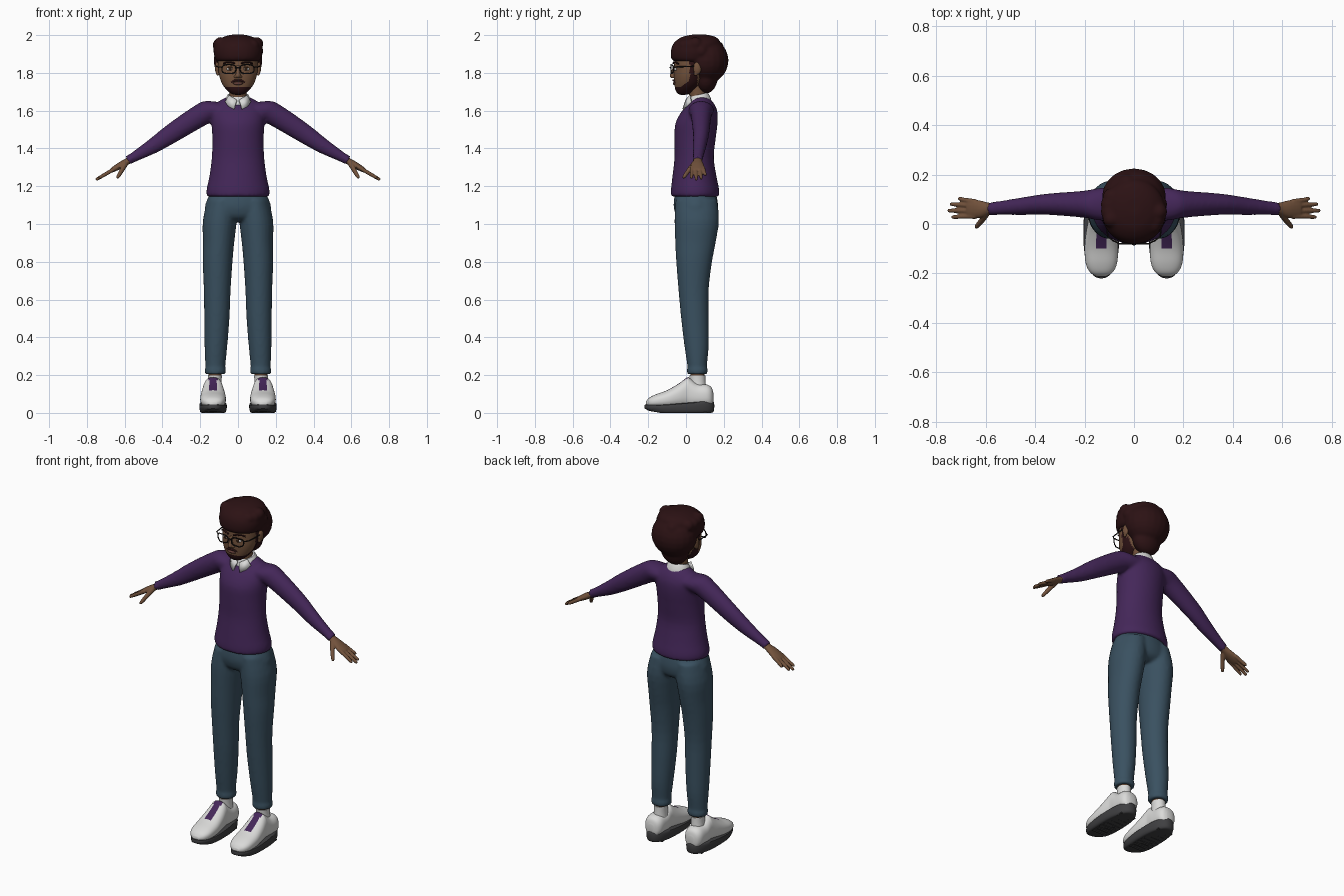
import bpy, bmesh, math, random
from mathutils import Vector, Matrix

if "Cube" in bpy.data.objects:
    bpy.data.objects.remove(bpy.data.objects["Cube"])
random.seed(4)
X, Y, Z = Vector((1, 0, 0)), Vector((0, 1, 0)), Vector((0, 0, 1))


def material(name, *rgb):
    m = bpy.data.materials.new(name)
    m.use_nodes = True
    m.diffuse_color = (*rgb, 1)
    bsdf = m.node_tree.nodes["Principled BSDF"]
    bsdf.inputs["Base Color"].default_value = (*rgb, 1)
    bsdf.inputs["Roughness"].default_value = 0.8
    return m


HAIR = material("dark hair", .025, .006, .007)
SKIN = material("brown skin", .17, .085, .045)
PURPLE = material("purple knit", .058, .02, .1)
DENIM = material("blue denim", .042, .082, .118)
WHITE = material("white", .7, .7, .69)
SOLE = material("dark rubber", .05, .05, .053)
BLACK = material("black frame", .01, .008, .008)
LIP = material("lip", .13, .05, .04)
IRIS = material("iris brown", .03, .012, .006)


def resample(rings, steps):
    """Smooth the list of rings with a Catmull-Rom spline."""
    rows = [Vector(r) for r in rings]
    rows = [rows[0]] + rows + [rows[-1]]
    out = []
    for a, b, c, d in zip(rows, rows[1:], rows[2:], rows[3:]):
        for i in range(steps):
            t = i / steps
            out.append(b + .5 * t * (c - a + t * (2*a - 5*b + 4*c - d + t * (3*(b - c) + d - a))))
    return out + [rows[-1]]


def loft(bm, rings, u=X, v=Y, n=24, steps=3, power=1):
    """Skin elliptical rings (x, y, z, radius along u, radius along v)."""
    loops = []
    for x, y, z, a, b in resample(rings, steps):
        loop = []
        for i in range(n):
            t = math.tau * i / n
            c, s = math.cos(t), math.sin(t)
            c, s = (math.copysign(abs(k) ** power, k) for k in (c, s))
            loop.append(bm.verts.new(Vector((x, y, z)) + u * a * c + v * b * s))
        loops.append(loop)
    for p, q in zip(loops, loops[1:]):
        for i in range(n):
            bm.faces.new((p[i], p[(i + 1) % n], q[(i + 1) % n], q[i]))
    bm.faces.new(loops[0])
    bm.faces.new(loops[-1])


def ball(bm, centre, radii):
    bmesh.ops.create_uvsphere(bm, u_segments=20, v_segments=12, radius=1,
                              matrix=Matrix.Translation(centre) @ Matrix.Diagonal((*radii, 1)))


def finish(name, bm, *mats, voxel=0, relax=0, rule=None):
    """Make the object; voxel fuses overlapping pieces into one skin."""
    bmesh.ops.recalc_face_normals(bm, faces=bm.faces)
    for f in bm.faces:
        f.material_index = int(bool(rule and rule(f.calc_center_median(), f.normal)))
    me = bpy.data.meshes.new(name)
    bm.to_mesh(me)
    bm.free()
    ob = bpy.data.objects.new(name, me)
    bpy.context.collection.objects.link(ob)
    for m in mats:
        me.materials.append(m)
    bpy.ops.object.select_all(action='DESELECT')
    ob.select_set(True)
    bpy.context.view_layer.objects.active = ob
    bpy.ops.object.shade_smooth_by_angle(angle=math.radians(50))
    if voxel:
        r = ob.modifiers.new("fuse", 'REMESH')
        r.mode, r.voxel_size, r.use_smooth_shade = 'VOXEL', voxel, True
        s = ob.modifiers.new("relax", 'SMOOTH')
        s.factor, s.iterations = .5, relax
    return ob


def wire(name, points, radius, mat, cyclic=False):
    cu = bpy.data.curves.new(name, 'CURVE')
    cu.dimensions, cu.bevel_depth, cu.bevel_resolution = '3D', radius, 2
    cu.use_fill_caps = True
    sp = cu.splines.new('POLY')
    sp.points.add(len(points) - 1)
    for p, co in zip(sp.points, points):
        p.co = (*co, 1)
    sp.use_cyclic_u = cyclic
    cu.materials.append(mat)
    bpy.context.collection.objects.link(bpy.data.objects.new(name, cu))


def single(name, mat, centre, radii):
    bm = bmesh.new()
    ball(bm, centre, radii)
    finish(name, bm, mat)


# Sweater: torso and both sleeves fused
bm = bmesh.new()
loft(bm, [(0, .048, 1.145, .165, .128), (0, .048, 1.18, .167, .128), (0, .045, 1.25, .152, .117),
          (0, .043, 1.35, .139, .104), (0, .048, 1.45, .136, .109), (0, .055, 1.53, .14, .112),
          (0, .07, 1.59, .142, .097), (0, .08, 1.63, .122, .073), (0, .08, 1.66, .085, .05),
          (0, .08, 1.675, .05, .03)], n=40)
for s in (1, -1):
    loft(bm, [(s*.06, .08, 1.6, .07, .05), (s*.14, .08, 1.6, .066, .06), (s*.2, .08, 1.575, .055, .06),
              (s*.35, .08, 1.48, .043, .052), (s*.45, .072, 1.413, .036, .041),
              (s*.55, .064, 1.355, .028, .027), (s*.585, .062, 1.335, .028, .026)],
         u=Y, v=Vector((s*.5, 0, .86)))
ob = finish("sweater", bm, PURPLE, voxel=.009, relax=6)

# Trousers: hips and both legs fused, with rolled cuffs
bm = bmesh.new()
loft(bm, [(0, .05, 1.18, .14, .105), (0, .052, 1.1, .174, .118), (0, .055, 1.04, .165, .105),
          (0, .055, 1.015, .09, .07)], n=36)
for s in (1, -1):
    loft(bm, [(s*.08, .055, 1.13, .08, .11), (s*.096, .057, 1.02, .09, .118), (s*.103, .05, .9, .083, .107),
              (s*.108, .043, .8, .079, .095), (s*.11, .04, .65, .071, .08), (s*.112, .047, .5, .067, .073),
              (s*.117, .056, .35, .06, .064), (s*.12, .059, .25, .053, .052), (s*.12, .06, .205, .05, .05)])
    loft(bm, [(s*.12, .06, .205, .05, .05), (s*.12, .06, .21, .056, .055),
              (s*.12, .06, .235, .056, .055), (s*.12, .06, .24, .05, .05)])
finish("trousers", bm, DENIM, voxel=.009, relax=5)

for s, side in ((1, "left_"), (-1, "right_")):
    # Hand: palm, four spread fingers and thumb
    bm = bmesh.new()
    v = Vector((s*.5, 0, .86))
    loft(bm, [(s*.56, .062, 1.347, .022, .019), (s*.59, .062, 1.329, .025, .018),
              (s*.625, .06, 1.309, .036, .018), (s*.665, .062, 1.286, .038, .013),
              (s*.675, .062, 1.28, .034, .009)], u=Y, v=v, n=16)
    for y0, y1, tip in ((.094, .102, .712), (.074, .08, .744), (.053, .054, .753), (.033, .028, .738)):
        slope = lambda x: 1.335 - .585 * (x - .58)
        loft(bm, [(s*.64, y0 - .003, slope(.64), .01, .011), (s*.69, (y0 + y1)/2, slope(.69), .0095, .0105),
                  (s*(tip - .008), y1, slope(tip - .008), .008, .009), (s*tip, y1, slope(tip), .004, .004)],
             u=Y, v=v, n=10)
    loft(bm, [(s*.595, .045, 1.32, .014, .016), (s*.615, .015, 1.285, .012, .013),
              (s*.634, -.008, 1.253, .01, .01), (s*.64, -.017, 1.243, .005, .005)],
         u=Vector((s*.87, .5, 0)), v=Vector((s*.3, -.5, .8)), n=10)
    finish(side + "hand", bm, SKIN, voxel=.004, relax=3)

    # Ankle and sock
    bm = bmesh.new()
    loft(bm, [(s*.125, .065, .1, .042, .045), (s*.123, .062, .16, .036, .042), (s*.122, .06, .198, .037, .042)])
    finish(side + "sock", bm, WHITE)
    bm = bmesh.new()
    loft(bm, [(s*.122, .06, .18, .033, .036), (s*.12, .06, .225, .036, .038)])
    finish(side + "ankle", bm, SKIN)

    # Shoe upper with a purple tongue panel
    cx = s * .132
    bm = bmesh.new()
    loft(bm, [(cx, -.212, .05, .02, .01), (cx, -.195, .056, .046, .024), (cx, -.16, .062, .063, .036),
              (cx, -.1, .072, .068, .048), (cx, -.04, .09, .063, .064), (cx, .005, .107, .055, .08),
              (cx, .022, .104, .054, .078), (cx, .06, .092, .056, .064), (cx, .11, .09, .055, .06),
              (cx, .135, .085, .042, .05), (cx, .145, .08, .02, .025)], v=Z, n=48, steps=5, power=.85)
    finish(side + "shoe", bm, WHITE, PURPLE,
           rule=lambda c, n: abs(c.x - cx) < .022 and -.1 < c.y < .012 and n.z > .2)

    # Sole with upturned toe and raised heel
    bm = bmesh.new()
    loft(bm, [(cx, -.032, 0, .058, .165), (cx, -.034, .006, .068, .18), (cx, -.035, .03, .073, .185),
              (cx, -.036, .05, .071, .182), (cx, -.036, .053, .06, .17)], n=48, steps=2, power=.85)
    for p in bm.verts:
        p.co.z += 1.2 * max(0, -p.co.y - .1) ** 2
        p.co.z *= 1 + 1.6 * p.co.y if p.co.z > .025 else 1
    finish(side + "sole", bm, SOLE)
    # Tread bars
    bm = bmesh.new()
    for i in range(8):
        y = -.13 + i * .033
        bmesh.ops.create_cube(bm, size=1, matrix=Matrix.Translation((cx, y, .003)) @ Matrix.Diagonal((.1, .018, .006, 1)))
    finish(side + "tread", bm, SOLE)

    # Ear
    bm = bmesh.new()
    ball(bm, (s*.109, .06, 1.825), (.013, .022, .034))
    ball(bm, (s*.107, .052, 1.798), (.009, .012, .014))
    finish(side + "ear", bm, SKIN, voxel=.004, relax=2)

    # Eye, iris and brow
    single(side + "eye", WHITE, (s*.043, -.053, 1.82), (.017, .01, .009))
    single(side + "iris", IRIS, (s*.042, -.0605, 1.82), (.0085, .004, .0085))
    wire(side + "upper_lid", [(s*(.043 + .018*k), -.062 + .012*k*k + .004*k, 1.831 - .007*k*k)
                              for k in (-1, -.5, 0, .5, 1)], .003, SKIN)
    wire(side + "brow", [(s*.017, -.068, 1.85), (s*.04, -.064, 1.857), (s*.062, -.054, 1.856),
                         (s*.077, -.04, 1.848)], .0045, HAIR)

    # Spectacle rim and temple
    rim = []
    for i in range(24):
        c, d = math.cos(math.tau*i/24), math.sin(math.tau*i/24)
        rim.append((s*(.048 + .037*math.copysign(abs(c)**.7, c)), -.079 + .012*(c > .3)*c,
                    1.82 + .024*math.copysign(abs(d)**.7, d)))
    wire(side + "rim", rim, .0032, BLACK, True)
    wire(side + "temple", [(s*.085, -.067, 1.83), (s*.106, -.05, 1.832), (s*.113, .02, 1.834),
                           (s*.112, .06, 1.836)], .0032, BLACK)

    # Collar flap
    bm = bmesh.new()
    bm.faces.new([bm.verts.new(p) for p in ((s*.004, .004, 1.655), (s*.02, -.012, 1.606), (s*.05, .008, 1.622),
                                           (s*.066, .03, 1.645), (s*.045, .025, 1.68))])
    flap = finish(side + "collar_flap", bm, WHITE)
    flap.modifiers.new("thickness", 'SOLIDIFY').thickness = .008
wire("bridge", [(-.012, -.079, 1.825), (0, -.084, 1.829), (.012, -.079, 1.825)], .0032, BLACK)

# Collar, sloping down to the front
bm = bmesh.new()
loft(bm, [(0, .075, 1.62, .07, .062), (0, .07, 1.645, .073, .063), (0, .068, 1.675, .06, .053),
          (0, .066, 1.685, .054, .047)], n=32)
for p in bm.verts:
    p.co.z += .25 * (p.co.y - .07)
finish("collar", bm, WHITE)

# Neck
bm = bmesh.new()
loft(bm, [(0, .07, 1.62, .048, .045), (0, .06, 1.7, .046, .045), (0, .055, 1.76, .05, .05)])
finish("neck", bm, SKIN)


# Head with a beard along the jaw
def bearded(c, n):
    jaw = c.z < 1.727 + .75 * max(0, c.y + .025)
    sideburn = .02 < c.y < .05 and c.z < 1.87
    return (jaw and c.y < .06) or sideburn


bm = bmesh.new()
loft(bm, [(0, -.015, 1.684, .015, .012), (0, -.011, 1.69, .036, .032), (0, -.003, 1.71, .06, .053),
          (0, .01, 1.74, .083, .071), (0, .02, 1.78, .098, .084), (0, .03, 1.82, .104, .093),
          (0, .04, 1.88, .106, .1), (0, .05, 1.93, .095, .092), (0, .055, 1.965, .05, .05)],
     n=72, steps=7, power=.93)
finish("head", bm, SKIN, HAIR, rule=bearded)
bm = bmesh.new()
loft(bm, [(0, -.057, 1.84, .009, .01), (0, -.066, 1.81, .01, .012), (0, -.071, 1.785, .014, .016),
          (0, -.066, 1.772, .012, .012)], n=14)
for s in (1, -1):
    ball(bm, (s*.013, -.064, 1.779), (.009, .01, .008))
finish("nose", bm, SKIN, voxel=.0035, relax=3)
single("lips", LIP, (0, -.06, 1.744), (.026, .01, .008))
wire("moustache", [(-.04, -.045, 1.738), (-.032, -.054, 1.752), (-.016, -.064, 1.76), (0, -.067, 1.761),
                   (.016, -.064, 1.76), (.032, -.054, 1.752), (.04, -.045, 1.738)], .0055, HAIR)

# Hair: cap, rounded back, nape and soft curls
bm = bmesh.new()
loft(bm, [(0, .035, 1.858, .1, .08), (0, .035, 1.872, .12, .112), (0, .045, 1.92, .13, .125),
          (0, .06, 1.96, .119, .123), (0, .068, 1.99, .078, .09), (0, .07, 2.003, .03, .035)], n=32)
ball(bm, (0, .11, 1.865), (.13, .115, .12))
ball(bm, (0, .105, 1.775), (.085, .062, .085))
for i in range(22):
    t = math.tau * i / 22
    ball(bm, (.1*math.sin(t), .065 + .105*math.cos(t), 1.91 + random.uniform(-.025, .05)), (.036, .036, .036))
finish("hair", bm, HAIR, voxel=.008, relax=4)
